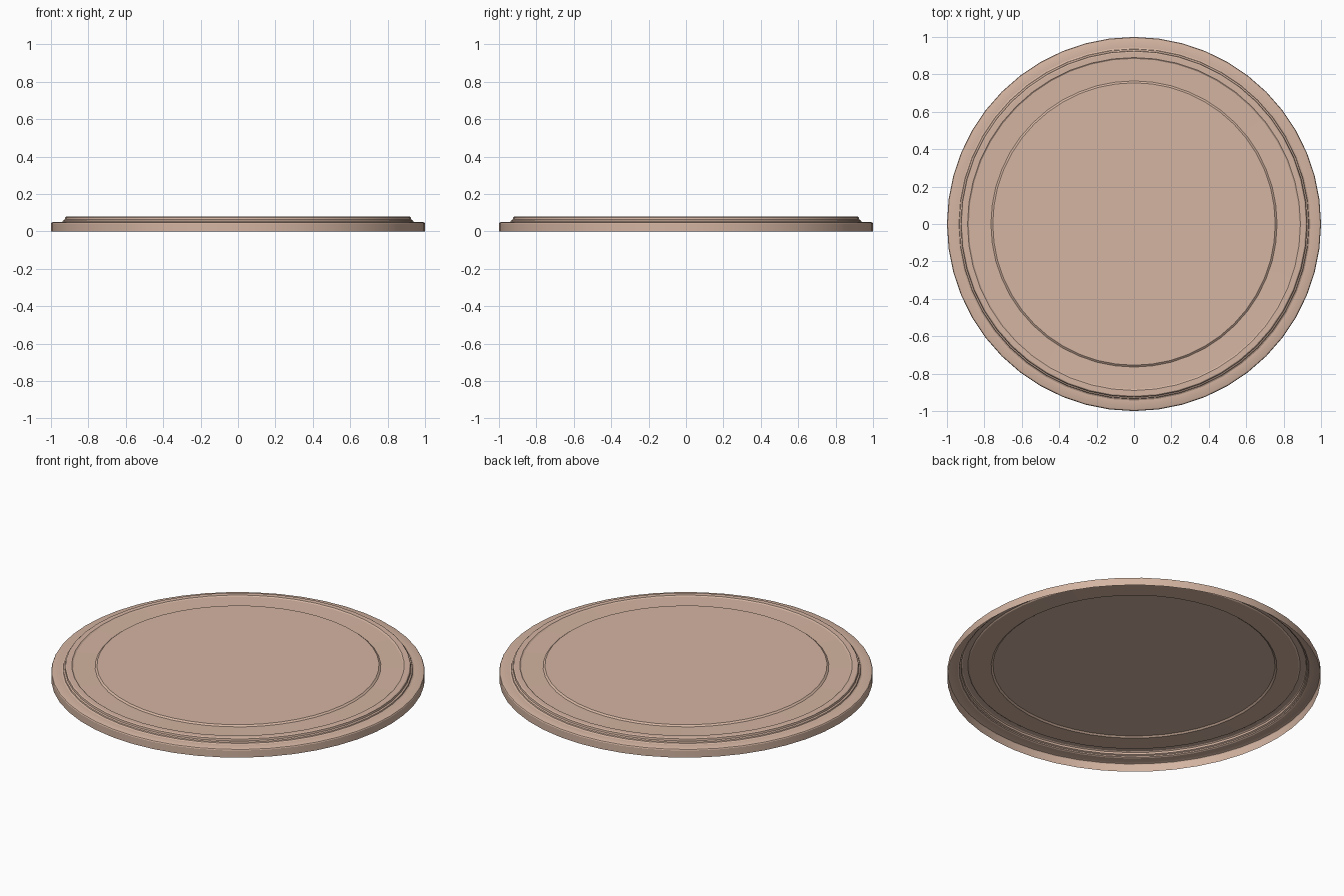
import bpy, bmesh, math

if "Cube" in bpy.data.objects:
    bpy.data.objects.remove(bpy.data.objects["Cube"])

SIDES = 48

# one tan colour for the whole lid
tan = bpy.data.materials.new("warm_tan")
tan.diffuse_color = (0.66, 0.46, 0.36, 1.0)
tan.use_nodes = True
tan.node_tree.nodes["Principled BSDF"].inputs["Base Color"].default_value = tan.diffuse_color


def lathe(name, profile):
    """Revolve a (radius, height) profile; the first ring is capped."""
    bm = bmesh.new()
    rings = []
    for r, z in profile:
        rings.append([bm.verts.new((r * math.cos(2 * math.pi * i / SIDES),
                                    r * math.sin(2 * math.pi * i / SIDES), z))
                      for i in range(SIDES)])
    bm.faces.new(rings[0])
    for a, b in zip(rings, rings[1:]):
        for i in range(SIDES):
            j = (i + 1) % SIDES
            bm.faces.new((a[i], b[i], b[j], a[j]))
    mesh = bpy.data.meshes.new(name)
    bm.to_mesh(mesh)
    bm.free()
    mesh.materials.append(tan)
    obj = bpy.data.objects.new(name, mesh)
    bpy.context.collection.objects.link(obj)
    bpy.context.view_layer.objects.active = obj
    obj.select_set(True)
    bpy.ops.object.shade_smooth_by_angle(angle=math.radians(25))
    return obj


# thin pressed lid, open below
lathe("lid_shell", [
    (0.755, 0.080), (0.765, 0.072),                    # raised centre panel
    (0.883, 0.074), (0.890, 0.079), (0.918, 0.079),    # shallow ring and rim
    (0.924, 0.075), (0.926, 0.064),                    # upper step
    (0.934, 0.060), (0.936, 0.054), (0.944, 0.050),    # small bead under step
    (0.990, 0.050), (0.997, 0.047),                    # flange
    (1.000, 0.042), (1.000, 0.000),                    # outer skirt
])
